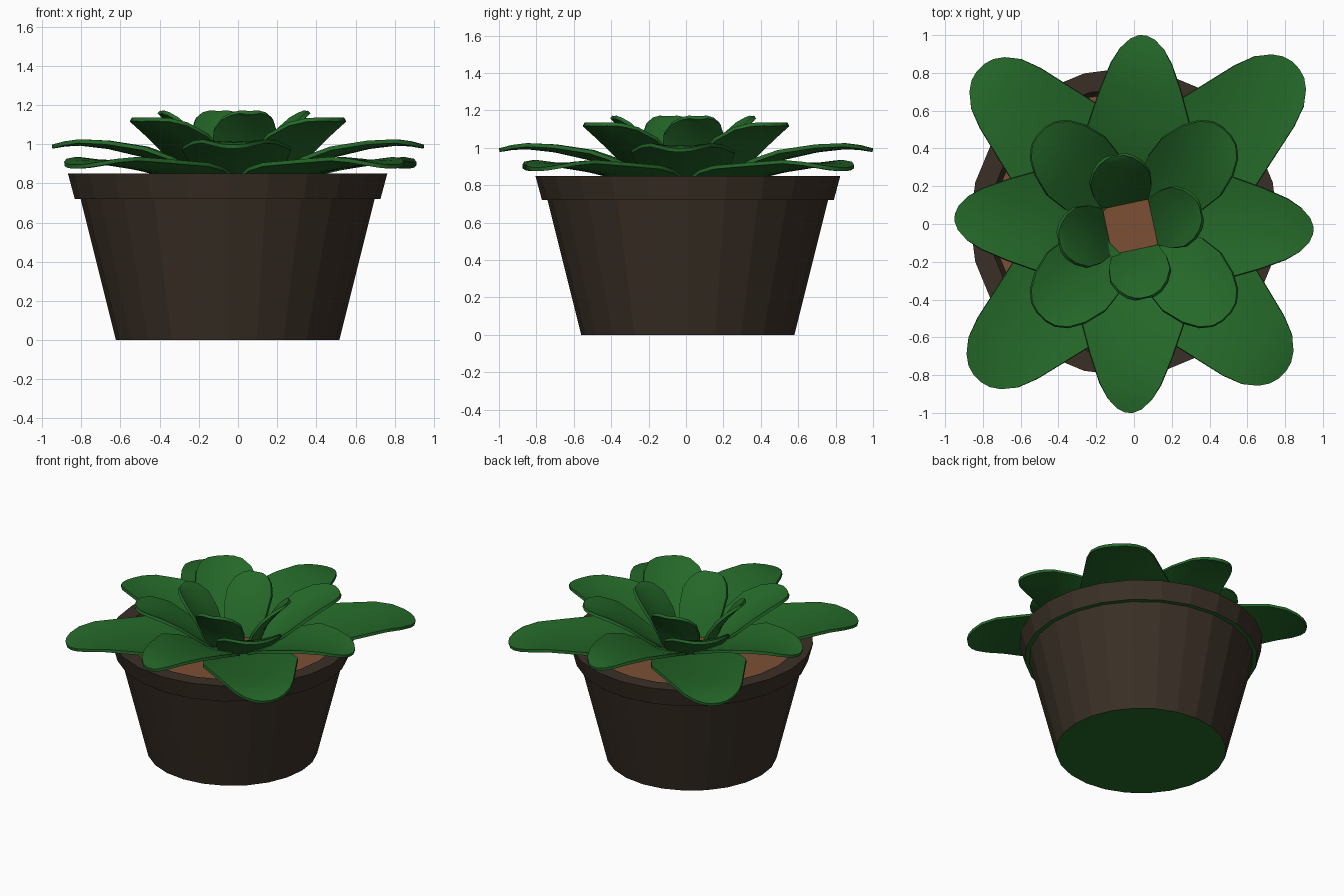
import bpy, bmesh, math
from mathutils import Vector

if "Cube" in bpy.data.objects:
    bpy.data.objects.remove(bpy.data.objects["Cube"])


def material(name, col):
    m = bpy.data.materials.new(name)
    m.diffuse_color = (*col, 1)
    m.use_nodes = True
    m.node_tree.nodes["Principled BSDF"].inputs["Base Color"].default_value = m.diffuse_color
    return m


GREEN = material("leaf_green", (0.018, 0.14, 0.022))
BROWN = material("pot_brown", (0.042, 0.029, 0.019))
SOIL = material("soil_brown", (0.20, 0.08, 0.035))
POT_X, POT_Y = -0.053, 0.01


def finish(bm, name, mats):
    me = bpy.data.meshes.new(name)
    bm.normal_update()
    bm.to_mesh(me)
    bm.free()
    for m in mats:
        me.materials.append(m)
    ob = bpy.data.objects.new(name, me)
    bpy.context.collection.objects.link(ob)
    return ob


def lathe(name, profile, mats, sides=24):
    bm = bmesh.new()
    rings = []
    for r, z in profile:
        rings.append([bm.verts.new((POT_X + r * math.cos(2 * math.pi * i / sides),
                                    POT_Y + r * math.sin(2 * math.pi * i / sides), z))
                      for i in range(sides)])
    for a, b in zip(rings, rings[1:]):
        for i in range(sides):
            j = (i + 1) % sides
            bm.faces.new((a[i], a[j], b[j], b[i]))
    bm.faces.new(rings[0][::-1])
    bm.normal_update()
    # undersides take the second material
    for f in bm.faces:
        if f.normal.z < -0.9 and len(mats) > 1:
            f.material_index = 1
    return finish(bm, name, mats)


# Pot with stepped rim
lathe("pot", [(0.57, 0), (0.75, 0.72), (0.78, 0.72), (0.815, 0.85),
              (0.71, 0.85), (0.67, 0.77)], [BROWN, GREEN])

# Soil disc
bm = bmesh.new()
bmesh.ops.create_circle(bm, cap_ends=True, segments=24, radius=0.69)
bmesh.ops.translate(bm, verts=bm.verts, vec=(POT_X, POT_Y, 0.80))
finish(bm, "soil", [SOIL])


def leaf(name, centre, angle, length, profile, cup, across=8):
    """profile: (distance, height, half width) from base to tip"""
    scale = length / profile[-1][0]
    a = math.radians(angle)
    out = Vector((math.cos(a), math.sin(a), 0))
    side = Vector((-out.y, out.x, 0))
    bm = bmesh.new()
    rows = []
    for r, z, hw in profile:
        row = []
        for k in range(across + 1):
            u = 2 * k / across - 1
            p = Vector((*centre, 0)) + out * r * scale + side * hw * u
            p.z = z + cup * (hw * u) ** 2
            row.append(bm.verts.new(p))
        rows.append(row)
    for p, q in zip(rows, rows[1:]):
        for k in range(across):
            bm.faces.new((p[k], q[k], q[k + 1], p[k + 1]))
    ob = finish(bm, name, [GREEN])
    mod = ob.modifiers.new("thickness", 'SOLIDIFY')
    mod.thickness = 0.02
    mod.offset = -1
    bpy.context.view_layer.objects.active = ob
    ob.select_set(True)
    bpy.ops.object.modifier_apply(modifier=mod.name)
    bpy.ops.object.shade_smooth_by_angle(angle=math.radians(40))
    ob.select_set(False)


LOW = [(.20, .815, .20), (.40, .855, .30), (.53, .875, .32), (.75, .90, .27),
       (.95, .92, .225), (1.06, .915, .185), (1.13, .905, .13),
       (1.165, .898, .08), (1.18, .895, .03)]
OUTER = [(.20, .84, .16), (.35, .905, .25), (.50, .95, .275), (.70, .995, .215),
         (.85, 1.012, .16), (.93, 1.008, .115), (.98, 1.0, .065), (1.0, .997, .02)]
MIDDLE = [(.16, .82, .14), (.30, .92, .20), (.42, 1.01, .215), (.54, 1.08, .185),
          (.62, 1.115, .14), (.665, 1.13, .085), (.68, 1.135, .03)]
INNER = [(.125, .80, .125), (.19, .94, .155), (.26, 1.04, .16), (.32, 1.11, .13),
         (.36, 1.15, .09), (.38, 1.168, .05), (.385, 1.17, .02)]

# Four tiers of leaves, alternating diagonal and straight
for i, length in enumerate([1.20, 1.16, 1.165, 1.12]):
    leaf(f"low_leaf_{i + 1}", (0, 0), 44.5 + 90 * i, length, LOW, 0.3)
for i, length in enumerate([0.94, 1.0, 0.96, 1.0]):
    leaf(f"outer_leaf_{i + 1}", (0.01, 0), -2 + 90 * i, length, OUTER, 0.5)
for i in range(4):
    leaf(f"middle_leaf_{i + 1}", (0.0, 0.0), 45 + 90 * i, 0.69, MIDDLE, 0.9)
for i in range(4):
    leaf(f"inner_leaf_{i + 1}", (-0.02, -0.015), 12 + 90 * i, 0.38, INNER, 1.5)
